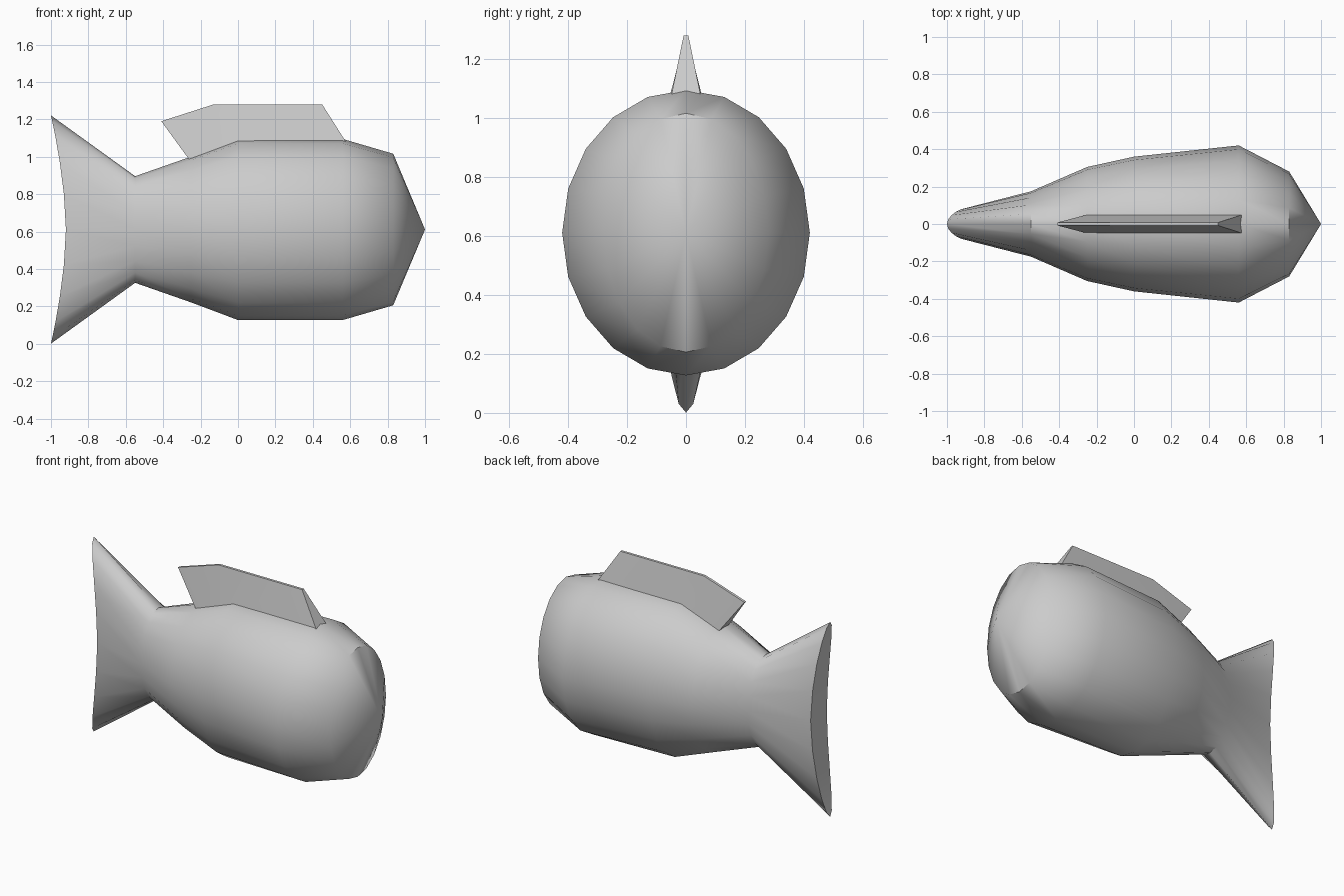
import bpy, bmesh
from math import cos, sin, pi, radians

if "Cube" in bpy.data.objects:
    bpy.data.objects.remove(bpy.data.objects["Cube"])

SIDES = 20
MID = 0.611


def make_object(name, bm, angle):
    bmesh.ops.recalc_face_normals(bm, faces=bm.faces[:])
    mesh = bpy.data.meshes.new(name)
    bm.to_mesh(mesh)
    bm.free()
    obj = bpy.data.objects.new(name, mesh)
    bpy.context.collection.objects.link(obj)
    bpy.ops.object.select_all(action='DESELECT')
    obj.select_set(True)
    bpy.context.view_layer.objects.active = obj
    bpy.ops.object.shade_smooth_by_angle(angle=radians(angle))
    return obj


def ring(bm, x, half_width, half_height, notch=0.0):
    """Elliptical section; notch pulls the upper and lower ends backwards."""
    verts = []
    for i in range(SIDES):
        a = 2 * pi * i / SIDES
        verts.append(bm.verts.new((x - notch * abs(sin(a)) ** 1.7,
                                   half_width * cos(a),
                                   MID + half_height * sin(a))))
    return verts


def bridge(bm, a, b):
    n = len(a)
    for i in range(n):
        j = (i + 1) % n
        bm.faces.new((a[i], a[j], b[j], b[i]))


# Body and forked tail: lofted elliptical sections from tail to nose
bm = bmesh.new()
rings = [ring(bm, -0.92, 0.08, MID - 0.001, 0.08)]
for x, w, h in [(-0.55, 0.175, 0.285), (-0.25, 0.305, 0.39), (0.0, 0.36, 0.484),
                (0.56, 0.42, 0.484), (0.83, 0.28, 0.405)]:
    rings.append(ring(bm, x, w, h))
for a, b in zip(rings, rings[1:]):
    bridge(bm, a, b)

# Pointed nose
nose = bm.verts.new((1.0, 0, MID))
for i in range(SIDES):
    bm.faces.new((rings[-1][i], rings[-1][(i + 1) % SIDES], nose))

# Tail end, closed by strips running across its thickness
tail = rings[0]
half = SIDES // 2
for i in range(-SIDES // 4, SIDES // 4):
    loop = [tail[k % SIDES] for k in (i, i + 1, half - i - 1, half - i)]
    bm.faces.new(list(dict.fromkeys(loop)))
make_object("fish_body", bm, 50)

# Dorsal fin: wide root tapering to a thin swept-back top edge
bm = bmesh.new()
root = [(-0.25, 0.97), (0.0, 1.07), (0.58, 1.075)]
top = [(-0.41, 1.19), (-0.13, 1.28), (0.45, 1.28)]


def fin_loop(points, half_width):
    pts = [(x, -half_width, z) for x, z in points]
    pts += [(x, half_width, z) for x, z in reversed(points)]
    return [bm.verts.new(p) for p in pts]


lower, upper = fin_loop(root, 0.05), fin_loop(top, 0.008)
bridge(bm, lower, upper)
for loop in (lower, upper):
    for i in range(2):
        bm.faces.new((loop[i], loop[i + 1], loop[4 - i], loop[5 - i]))
make_object("dorsal_fin", bm, 30)
